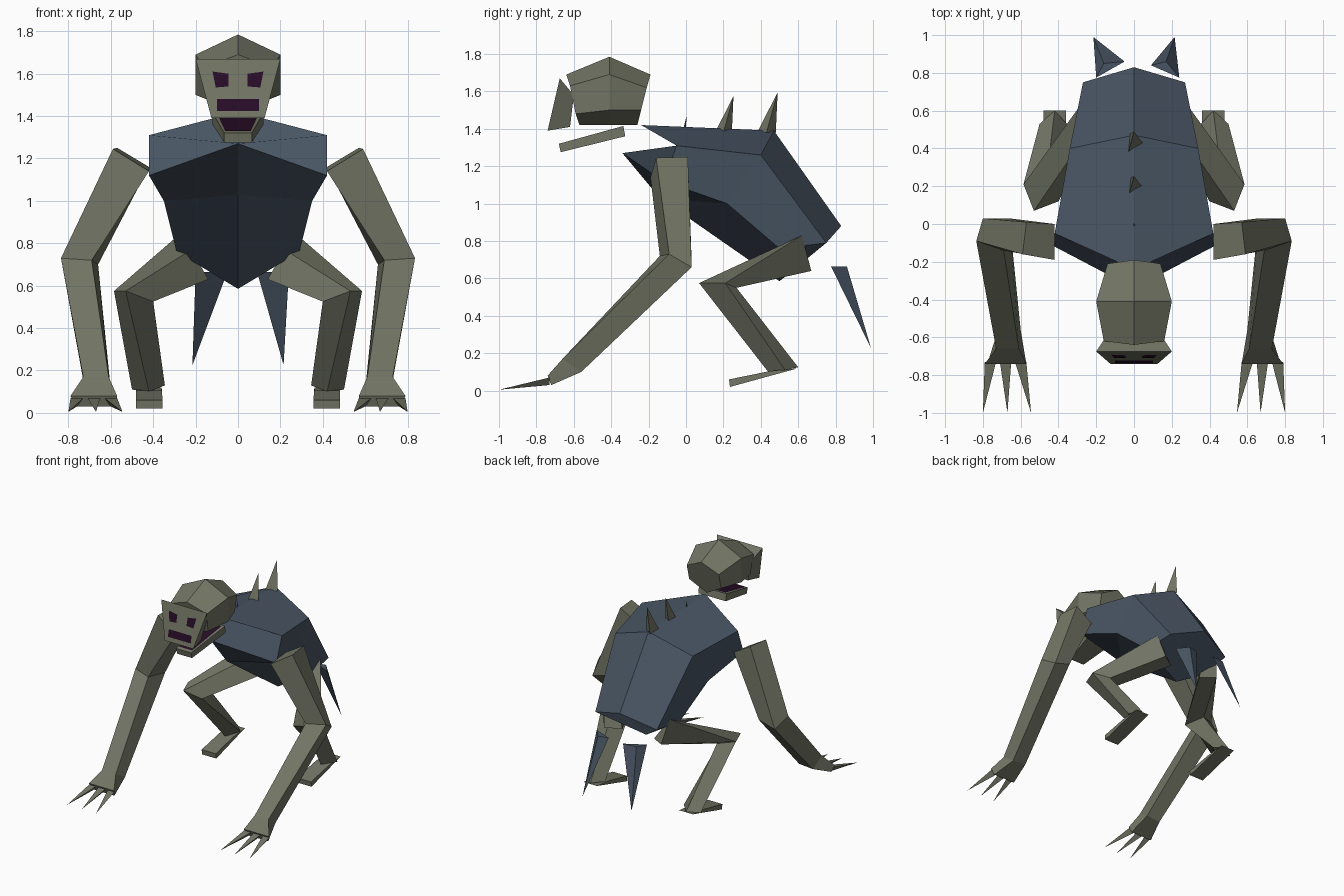
import bpy
import bmesh
from mathutils import Vector

default_cube = bpy.data.objects.get("Cube")
if default_cube:
    bpy.data.objects.remove(default_cube, do_unlink=True)


def make_material(name, colour):
    material = bpy.data.materials.new(name)
    material.use_nodes = True
    rgba = (*colour, 1)
    material.diffuse_color = rgba
    for node in material.node_tree.nodes:
        if node.type == 'BSDF_PRINCIPLED':
            node.inputs["Base Color"].default_value = rgba
            node.inputs["Roughness"].default_value = 0.9
    return material


SKIN = make_material("olive skin", (0.17, 0.18, 0.13))
HIDE = make_material("slate blue hide", (0.065, 0.09, 0.125))
DARK = make_material("dark purple", (0.02, 0.004, 0.02))


def finish(name, bm, material):
    """Turn a bmesh into a flat shaded object."""
    bmesh.ops.recalc_face_normals(bm, faces=bm.faces[:])
    mesh = bpy.data.meshes.new(name)
    bm.to_mesh(mesh)
    bm.free()
    mesh.materials.append(material)
    obj = bpy.data.objects.new(name, mesh)
    bpy.context.collection.objects.link(obj)
    return obj


def loft(name, rings, material, side=1):
    """Join matching cross-sections with quads and close both ends."""
    bm = bmesh.new()
    loops = [[bm.verts.new((x * side, y, z)) for x, y, z in ring] for ring in rings]
    count = len(loops[0])
    for near, far in zip(loops, loops[1:]):
        for i in range(count):
            j = (i + 1) % count
            bm.faces.new((near[i], near[j], far[j], far[i]))
    bm.faces.new(loops[0])
    bm.faces.new(loops[-1])
    return finish(name, bm, material)


def symmetric(top, upper, lower, bottom):
    """Six-sided cross-section from its centre points and left corners."""
    flip = lambda p: (-p[0], p[1], p[2])
    return [top, upper, lower, bottom, flip(lower), flip(upper)]


def spike(name, base, tip, material, side=1):
    """Pointed shape from a base polygon to a tip."""
    bm = bmesh.new()
    corners = [bm.verts.new((x * side, y, z)) for x, y, z in base]
    apex = bm.verts.new((tip[0] * side, tip[1], tip[2]))
    bm.faces.new(corners)
    for i, corner in enumerate(corners):
        bm.faces.new((corner, corners[(i + 1) % len(corners)], apex))
    return finish(name, bm, material)


def patch(name, points, material):
    """Single flat painted polygon."""
    bm = bmesh.new()
    bm.faces.new([bm.verts.new(p) for p in points])
    return finish(name, bm, material)


# Torso
loft("torso", [
    symmetric((0, -.24, 1.42), (.42, -.05, 1.31), (.42, -.12, 1.12), (0, -.34, 1.27)),
    symmetric((0, .47, 1.39), (.34, .4, 1.26), (.35, .22, 1), (0, -.14, 1.03)),
    symmetric((0, .83, .88), (.27, .75, .79), (.29, .5, .76), (0, .5, .585)),
], HIDE)

# Skull
loft("skull", [
    symmetric((0, -.19, 1.69), (.14, -.21, 1.62), (.14, -.24, 1.5), (0, -.26, 1.42)),
    symmetric((0, -.41, 1.785), (.2, -.41, 1.69), (.2, -.41, 1.5), (0, -.41, 1.42)),
    symmetric((0, -.64, 1.69), (.16, -.62, 1.63), (.15, -.59, 1.48), (0, -.57, 1.42)),
], SKIN)


def slab(top_half, top_y, top_z, low_half, low_y, low_z):
    """Four corners of a tapering panel."""
    return [(-top_half, top_y, top_z), (top_half, top_y, top_z),
            (low_half, low_y, low_z), (-low_half, low_y, low_z)]


# Face plate with its eyes and upper mouth
loft("face_plate", [
    slab(.2, -.675, 1.67, .125, -.74, 1.39),
    slab(.15, -.6, 1.58, .11, -.62, 1.41),
], SKIN)


def on_face(x, z):
    return (x, -.679 - (1.67 - z) * .232, z)


eye = [(.12, 1.61), (.045, 1.6), (.045, 1.54), (.105, 1.535)]
for label, side in (("left", 1), ("right", -1)):
    patch(label + "_eye", [on_face(x * side, z) for x, z in eye], DARK)
mouth = [(-.1, 1.48), (.1, 1.48), (.1, 1.425), (-.1, 1.425)]
patch("upper_mouth", [on_face(x, z) for x, z in mouth], DARK)

# Lower jaw with a dark inside
loft("lower_jaw", [
    slab(.065, -.68, 1.32, .065, -.67, 1.275),
    slab(.12, -.335, 1.415, .12, -.325, 1.36),
], SKIN)
patch("jaw_lining", slab(.1, -.35, 1.415, .06, -.66, 1.33), DARK)

# Spikes along the spine
for i, (y, height, size) in enumerate([(-.01, .07, .02), (.2, .18, .09), (.43, .2, .1)]):
    base = [(-.03, y - size / 2, 1.38), (.045, y, 1.38), (-.02, y + size / 2, 1.38)]
    spike("spine_spike_%d" % (i + 1), [(x * size * 10, b, z) for x, b, z in base],
          (0, y + size * .6, 1.395 + height), SKIN)

# Hanging tail blades
spike("left_tail_blade", [(.24, .775, .665), (.09, .84, .665), (.17, .86, .665)],
      (.215, .99, .225), HIDE)
spike("right_tail_blade", [(-.2, .775, .665), (-.05, .86, .665), (-.16, .85, .665)],
      (-.215, .99, .225), HIDE)

# Limb cross-sections, drawn for the left side
shoulder = [(.57, .01, 1.25), (.42, 0, 1.16), (.42, -.19, 1.14), (.59, -.16, 1.245)]
elbow = [(.8, .03, .66), (.66, .03, .7), (.69, -.14, .72), (.835, -.09, .73)]
wrist = [(.72, -.56, .1), (.6, -.56, .11), (.61, -.66, .17), (.73, -.66, .17)]
knuckles = [(.77, -.72, .03), (.58, -.72, .03), (.57, -.74, .08), (.79, -.74, .08)]

hip = [(.29, .62, .83), (.22, .52, .77), (.14, .6, .63), (.25, .67, .64)]
knee = [(.585, .21, .575), (.53, .07, .575), (.4, .12, .525), (.46, .27, .55)]
ankle = [(.5, .53, .11), (.42, .44, .1), (.345, .52, .13), (.42, .6, .125)]
heel = [(.48, .45, .105), (.36, .45, .105), (.36, .6, .12), (.48, .6, .12)]
toe = [(.48, .23, .06), (.355, .23, .06), (.355, .235, .02), (.48, .235, .02)]

for label, side in (("left", 1), ("right", -1)):
    # Arm, hand and claws
    loft(label + "_upper_arm", [shoulder, elbow], SKIN, side)
    loft(label + "_forearm", [elbow, wrist], SKIN, side)
    loft(label + "_hand", [wrist, knuckles], SKIN, side)
    for i, (x, tip_x) in enumerate([(.76, .8), (.68, .67), (.6, .545)]):
        base = [(x - .03, -.73, .07), (x + .03, -.73, .07), (x, -.73, .03)]
        spike("%s_claw_%d" % (label, i + 1), base, (tip_x, -1, .005), SKIN, side)

    # Leg and foot
    loft(label + "_thigh", [hip, knee], SKIN, side)
    loft(label + "_shin", [knee, ankle], SKIN, side)
    loft(label + "_foot", [heel, toe], SKIN, side)
